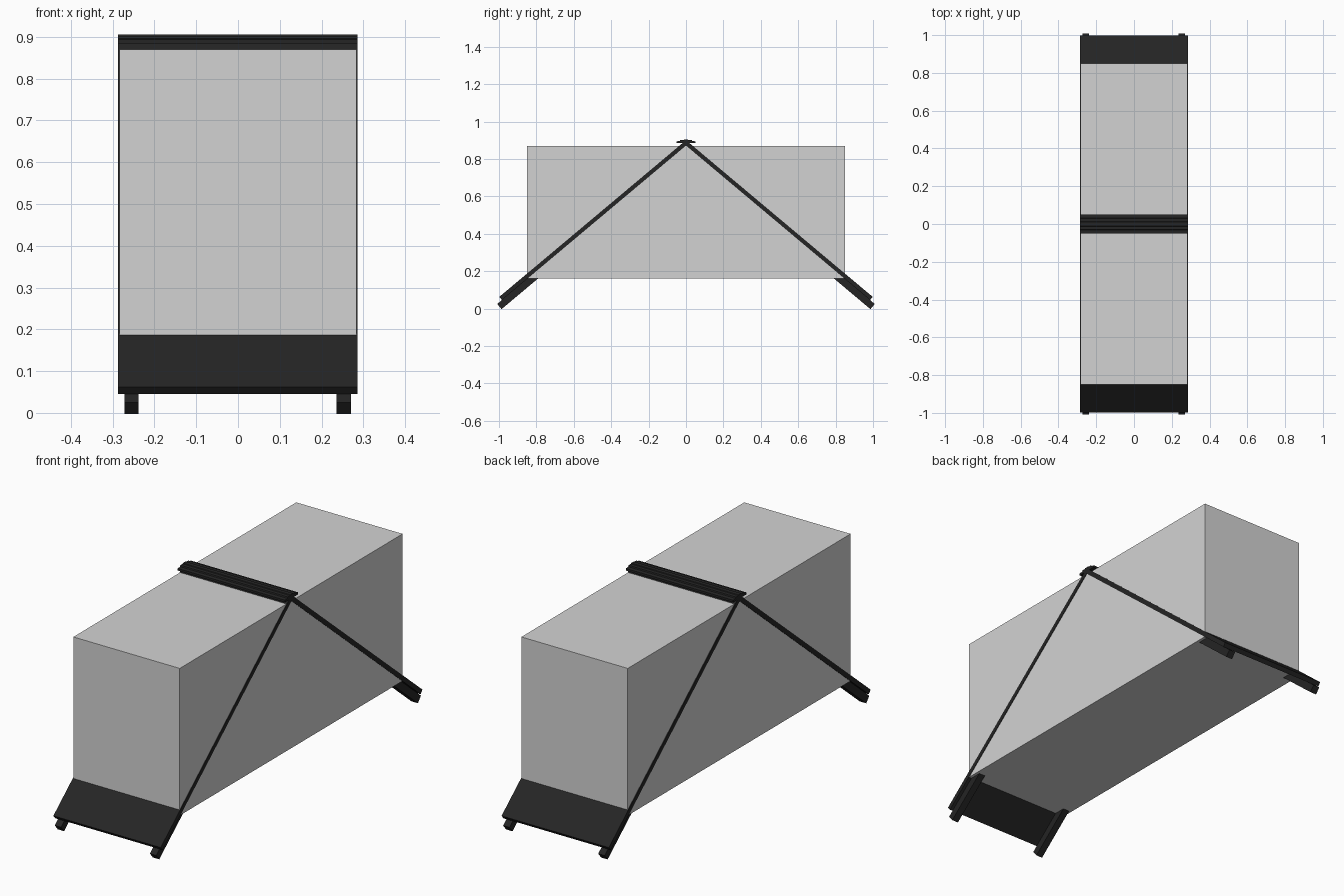
import bpy
import math
from mathutils import Vector

if "Cube" in bpy.data.objects:
    bpy.data.objects.remove(bpy.data.objects["Cube"])


def material(name, value):
    m = bpy.data.materials.new(name)
    m.diffuse_color = (value, value, value, 1)
    m.use_nodes = True
    m.node_tree.nodes["Principled BSDF"].inputs["Base Color"].default_value = m.diffuse_color
    return m


BLACK = material("charcoal black", 0.018)
GREY = material("light grey", 0.65)


def prism(name, profile, x0, x1, mat):
    """Extrude a (y, z) profile from x0 to x1."""
    n = len(profile)
    verts = [(x, y, z) for x in (x0, x1) for y, z in profile]
    faces = [tuple(range(n)), tuple(range(2 * n - 1, n - 1, -1))]
    faces += [(i, i + n, (i + 1) % n + n, (i + 1) % n) for i in range(n)]
    me = bpy.data.meshes.new(name)
    me.from_pydata(verts, [], faces)
    me.materials.append(mat)
    ob = bpy.data.objects.new(name, me)
    bpy.context.collection.objects.link(ob)
    # consistent outward normals
    import bmesh
    bm = bmesh.new()
    bm.from_mesh(me)
    bmesh.ops.recalc_face_normals(bm, faces=bm.faces)
    bm.to_mesh(me)
    bm.free()
    return ob


ANGLE = math.radians(40)
APEX = Vector((0, 0.9))
DOWN = Vector((math.cos(ANGLE), -math.sin(ANGLE)))
INWARD = Vector((-math.sin(ANGLE), -math.cos(ANGLE)))


def sloped(s0, s1, d0, d1, side):
    """Rectangle along the slope: s = distance down, d = depth inward."""
    pts = [APEX + DOWN * s + INWARD * d
           for s, d in ((s0, d0), (s1, d0), (s1, d1), (s0, d1))]
    return [(p.x * side, p.y) for p in pts]


# Two leaning boards with runners that end in feet
for side, label in ((-1, "front"), (1, "back")):
    prism(label + "_board", sloped(0.01, 1.303, 0, 0.022, side), -0.287, 0.286, BLACK)
    for x, hand in ((-0.255, "left"), (0.253, "right")):
        prism(f"{label}_{hand}_leg", sloped(0.06, 1.336, 0.022, 0.058, side),
              x - 0.017, x + 0.017, BLACK)

# Ridge cap with a stepped top
cap = [(0.05, 0.884), (0.05, 0.894), (0.032, 0.896), (0.03, 0.902), (0.012, 0.902), (0.01, 0.905)]
prism("ridge_cap", cap + [(-y, z) for y, z in reversed(cap)], -0.287, 0.286, BLACK)

# Large plain block around the boards
prism("centre_block", [(-0.85, 0.16), (0.85, 0.16), (0.85, 0.87), (-0.85, 0.87)],
      -0.284, 0.284, GREY)
